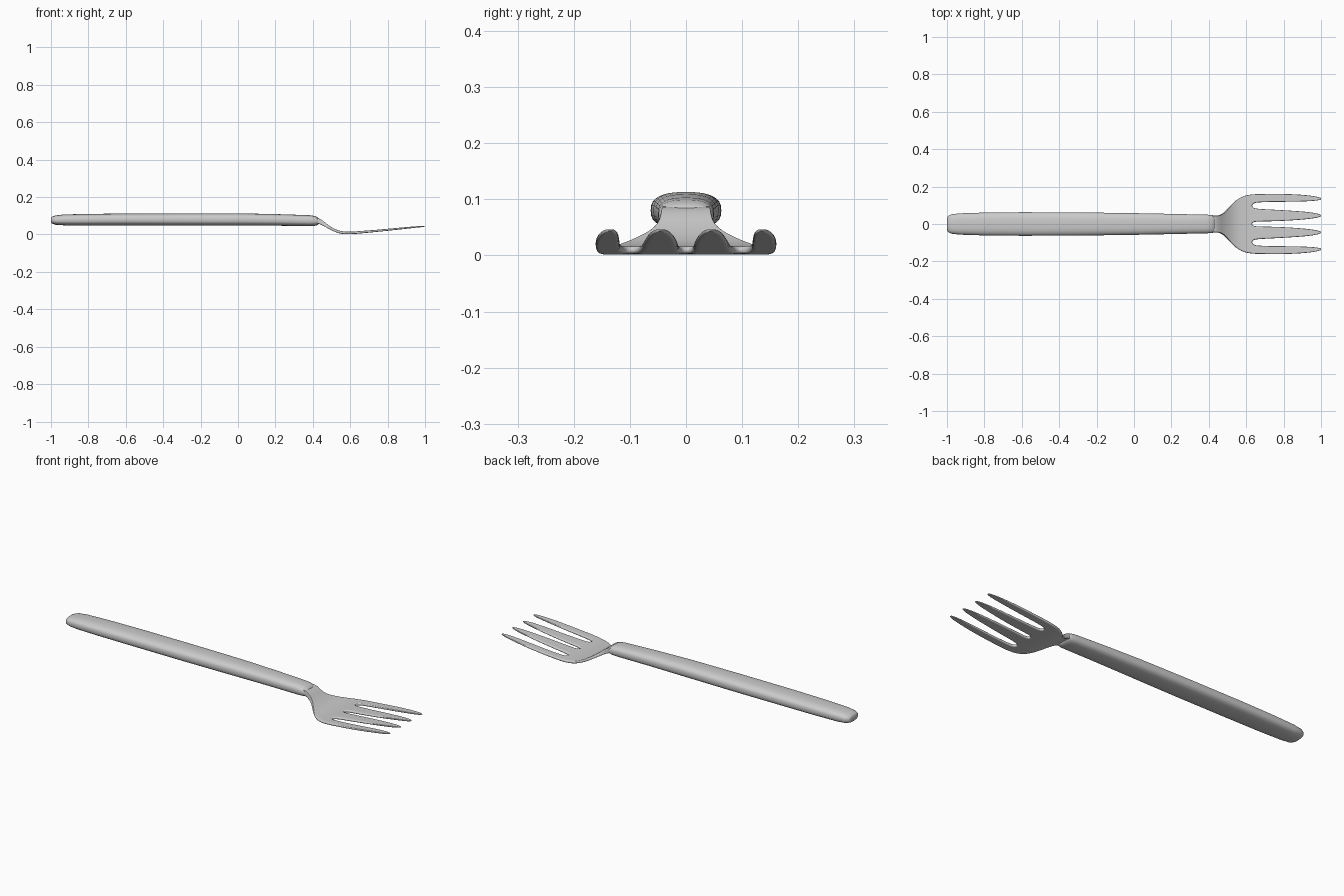
import bpy, bmesh, math

if "Cube" in bpy.data.objects:
    bpy.data.objects.remove(bpy.data.objects["Cube"])


def finish(bm, name):
    bmesh.ops.recalc_face_normals(bm, faces=bm.faces)
    mesh = bpy.data.meshes.new(name)
    bm.to_mesh(mesh)
    bm.free()
    for p in mesh.polygons:
        p.use_smooth = True
    ob = bpy.data.objects.new(name, mesh)
    bpy.context.collection.objects.link(ob)
    return ob


# Handle: rounded-box sections (x, half width, bottom z, top z)
sections = [(-1.0, .030, .065, .088), (-.995, .042, .058, .095),
            (-.975, .052, .052, .102), (-.93, .057, .049, .107),
            (-.8, .061, .048, .110), (-.6, .063, .048, .112),
            (-.3, .062, .047, .113), (0, .058, .047, .113),
            (.2, .054, .047, .109), (.38, .050, .045, .103),
            (.41, .049, .046, .099), (.425, .046, .050, .092),
            (.435, .040, .057, .084)]
N = 32
bm = bmesh.new()
rings = []
for x, w, lo, hi in sections:
    ring = []
    for i in range(N):
        a = 2 * math.pi * i / N
        c, s = math.cos(a), math.sin(a)
        y = math.copysign(abs(c) ** .75, c) * w
        z = (lo + hi) / 2 + math.copysign(abs(s) ** .75, s) * (hi - lo) / 2
        ring.append(bm.verts.new((x, y, z)))
    rings.append(ring)
for r, q in zip(rings, rings[1:]):
    for i in range(N):
        j = (i + 1) % N
        bm.faces.new((r[i], r[j], q[j], q[i]))
bm.faces.new(rings[0])
bm.faces.new(rings[-1])
finish(bm, "handle")

# Head: half outline per station (x, z, thickness, outer edge,
# outer slot far side, outer slot near side, centre slot half width)
P = .62  # slot line as a share of the width where there is no slot yet
stations = [(x, z, t, w, w * P, w * P, 0) for x, z, t, w in (
    (.41, .078, .030, .043), (.44, .070, .026, .045), (.465, .052, .019, .048),
    (.49, .036, .015, .068), (.52, .020, .014, .104), (.55, .0105, .014, .131),
    (.58, .008, .014, .148), (.61, .0085, .013, .156), (.63, .010, .013, .158))]
stations += [(.637, .0105, .013, .159, .110, .086, .010),
             (.66, .0125, .013, .160, .116, .081, .013),
             (.75, .020, .011, .162, .118, .077, .014),
             (.85, .030, .010, .160, .119, .071, .019),
             (.93, .038, .008, .154, .121, .065, .026),
             (.98, .0425, .007, .147, .125, .057, .033),
             (1.002, .0445, .005, .139, .131, .048, .042)]
bm = bmesh.new()
layer = bm.verts.layers.deform.verify()
T = .03
grid = []
for x, z, t, w, a, b, s in stations:
    row = []
    for y0, y1 in ((-w, -a), (-b, -s), (s, b), (a, w)):
        tine = []
        for f in (0, .18, .5, .82, 1):
            v = bm.verts.new((x, y0 + (y1 - y0) * f, z))
            v[layer][0] = t / T
            tine.append(v)
        row.append(tine)
    grid.append(row)
for r, q in zip(grid, grid[1:]):
    for u, v in zip(r, q):
        for i in range(4):
            bm.faces.new((u[i], v[i], v[i + 1], u[i + 1]))
bmesh.ops.remove_doubles(bm, verts=bm.verts, dist=1e-5)
head = finish(bm, "tined_head")
head.vertex_groups.new(name="thickness")
sol = head.modifiers.new("Solidify", 'SOLIDIFY')
sol.thickness = T
sol.offset = 0
sol.vertex_group = "thickness"
sub = head.modifiers.new("Subdivision", 'SUBSURF')
sub.levels = sub.render_levels = 2
